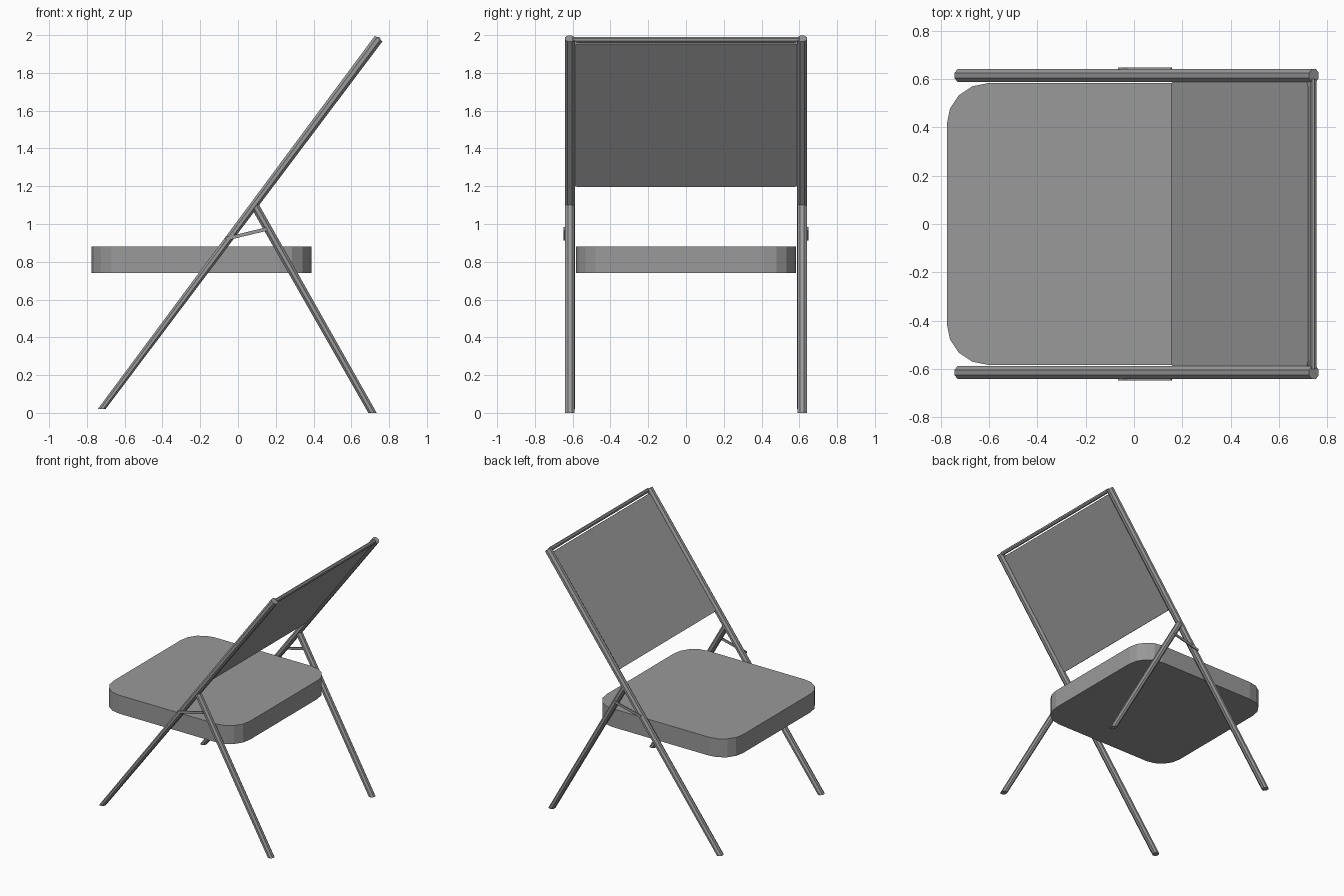
import bpy, bmesh, math
from mathutils import Vector

if "Cube" in bpy.data.objects:
    bpy.data.objects.remove(bpy.data.objects["Cube"], do_unlink=True)

grey = bpy.data.materials.new("mid_grey")
grey.use_nodes = True
colour = (0.32, 0.32, 0.32, 1)
grey.diffuse_color = colour
grey.node_tree.nodes["Principled BSDF"].inputs["Base Color"].default_value = colour


def finish(bm, name):
    bmesh.ops.recalc_face_normals(bm, faces=bm.faces)
    mesh = bpy.data.meshes.new(name)
    bm.to_mesh(mesh)
    bm.free()
    mesh.materials.append(grey)
    obj = bpy.data.objects.new(name, mesh)
    bpy.context.collection.objects.link(obj)
    return obj


def loft(name, lower, upper):
    """Closed solid between two matching rings of points."""
    bm = bmesh.new()
    a = [bm.verts.new(p) for p in lower]
    b = [bm.verts.new(p) for p in upper]
    n = len(a)
    for i in range(n):
        j = (i + 1) % n
        bm.faces.new((a[i], a[j], b[j], b[i]))
    bm.faces.new(a[::-1])
    bm.faces.new(b)
    return finish(bm, name)


def tube(name, start, end, radii, side_radius, cuts=(None, None), sides=8):
    """Faceted tube; each end is cut square, or along the given plane normal."""
    start, end = Vector(start), Vector(end)
    d = (end - start).normalized()
    side = Vector((0, 1, 0)) if abs(d.y) < 0.9 else Vector((1, 0, 0))
    across = d.cross(side).normalized()
    rings = []
    for centre, r, cut in zip((start, end), radii, cuts):
        n = Vector(cut) if cut else d
        ring = []
        for i in range(sides):
            t = math.tau * (i + 0.5) / sides
            off = across * r * math.cos(t) + side * side_radius * math.sin(t)
            ring.append(centre + off - d * (off.dot(n) / d.dot(n)))
        rings.append(ring)
    return loft(name, *rings)


def rounded_outline(x0, x1, y0, y1, r, steps):
    points = []
    corners = ((x1 - r, y1 - r), (x0 + r, y1 - r), (x0 + r, y0 + r), (x1 - r, y0 + r))
    for k, (cx, cy) in enumerate(corners):
        for s in range(steps + 1):
            t = math.pi / 2 * (k + s / steps)
            points.append((cx + r * math.cos(t), cy + r * math.sin(t)))
    return points


# Frame: long rails, rear legs and thin folding braces on both sides
level = (0, 0, 1)
for label, s in (("right", -1), ("left", 1)):
    y = 0.615 * s
    tube(label + "_rail", (-0.722, y, 0.02), (0.745, y, 1.982),
         (0.018, 0.027), 0.029, (level, None))
    tube(label + "_rear_leg", (0.712, y, 0), (0.09, y, 1.095),
         (0.021, 0.024), 0.027, (level, None))
    tube(label + "_brace", (-0.065, 0.644 * s, 0.921), (0.155, 0.644 * s, 0.974),
         (0.013, 0.013), 0.006, sides=4)

# Crossbar joining the rail tops
tube("top_crossbar", (0.742, -0.6, 1.975), (0.742, 0.6, 1.975), (0.016, 0.016), 0.014)

# Seat cushion with rounded corners
outline = rounded_outline(-0.775, 0.39, -0.583, 0.583, 0.17, 4)
loft("seat", [(x, y, 0.74) for x, y in outline], [(x, y, 0.882) for x, y in outline])

# Thin back panel lying in the plane of the rails
up = Vector((0.599, 0, 0.801))
out = Vector((-0.801, 0, 0.599))
base = Vector((0.16, 0, 1.2))
panel = rounded_outline(0, 0.945, -0.594, 0.594, 0.025, 3)
loft("back_panel", *[[base + up * u + Vector((0, v, 0)) + out * h for u, v in panel]
                     for h in (-0.008, 0.008)])
